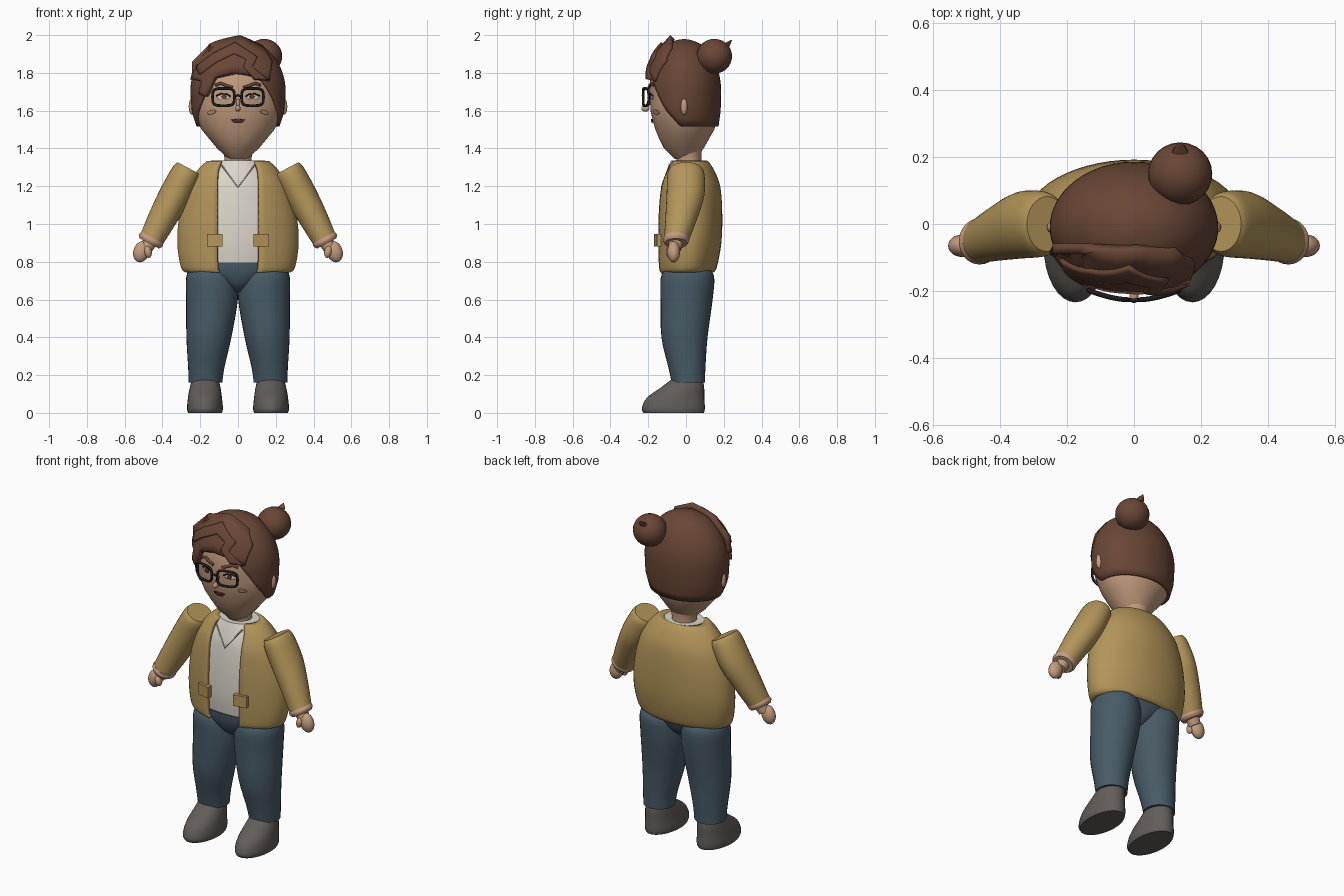
import bpy, bmesh, math
from mathutils import Vector

if "Cube" in bpy.data.objects:
    bpy.data.objects.remove(bpy.data.objects["Cube"])

def material(name, rgb):
    m = bpy.data.materials.new(name)
    m.diffuse_color = (*rgb, 1)
    m.use_nodes = True
    m.node_tree.nodes["Principled BSDF"].inputs["Base Color"].default_value = m.diffuse_color
    return m

SKIN = material("skin", (.55, .335, .21))
HAIR = material("brown hair", (.142, .062, .037))
JACKET = material("mustard cloth", (.45, .30, .10))
SHIRT = material("off white cloth", (.72, .68, .60))
DENIM = material("blue denim", (.065, .105, .135))
SHOE = material("grey leather", (.125, .11, .10))
BLACK = material("black plastic", (.012, .012, .014))
LIP = material("dark lip", (.10, .03, .025))

def finish(name, bm, mat, angle=40, thick=0, offset=-1):
    bmesh.ops.recalc_face_normals(bm, faces=bm.faces)
    me = bpy.data.meshes.new(name)
    bm.to_mesh(me)
    bm.free()
    me.materials.append(mat)
    ob = bpy.data.objects.new(name, me)
    bpy.context.collection.objects.link(ob)
    bpy.ops.object.select_all(action='DESELECT')
    ob.select_set(True)
    bpy.context.view_layer.objects.active = ob
    bpy.ops.object.shade_smooth_by_angle(angle=math.radians(angle))
    if thick:
        s = ob.modifiers.new("thickness", 'SOLIDIFY')
        s.thickness, s.offset = thick, offset
    return ob

def smooth_rows(rows, k=4):
    """Catmull-Rom interpolation between rows of numbers."""
    out = []
    for i in range(len(rows) - 1):
        a, b, c, d = rows[max(i - 1, 0)], rows[i], rows[i + 1], rows[min(i + 2, len(rows) - 1)]
        for j in range(k):
            t = j / k
            out.append([.5 * (2 * q + (r - p) * t + (2 * p - 5 * q + 4 * r - s) * t * t
                        + (3 * q - p - 3 * r + s) * t ** 3) for p, q, r, s in zip(a, b, c, d)])
    return out + [list(rows[-1])]

def skin_grid(grid, closed, caps):
    bm = bmesh.new()
    vs = [[bm.verts.new(p) for p in row] for row in grid]
    n = len(vs[0])
    for a, b in zip(vs, vs[1:]):
        for i in range(n if closed else n - 1):
            j = (i + 1) % n
            bm.faces.new((a[i], a[j], b[j], b[i]))
    if caps:
        bm.faces.new(vs[0])
        bm.faces.new(vs[-1])
    return bm

def loft(name, rings, mat, side=1, tilt=0, n=32, angle=40):
    """Rings are x, y, z, half width, half depth."""
    grid = []
    for x, y, z, rx, ry in smooth_rows(rings):
        row = []
        for i in range(n):
            a = math.tau * i / n
            u = rx * math.cos(a)
            row.append((side * (x + u * math.cos(tilt)), y + ry * math.sin(a), z + u * math.sin(tilt)))
        grid.append(row)
    return finish(name, skin_grid(grid, True, True), mat, angle)

def ball(name, loc, radii, mat, rot_y=0):
    bm = bmesh.new()
    bmesh.ops.create_uvsphere(bm, u_segments=24, v_segments=14, radius=1)
    ob = finish(name, bm, mat)
    ob.location, ob.scale, ob.rotation_euler = loc, radii, (0, rot_y, 0)
    return ob

def tube(name, pts, r, mat, cyclic=False):
    cu = bpy.data.curves.new(name, 'CURVE')
    cu.dimensions, cu.bevel_depth, cu.bevel_resolution, cu.use_fill_caps = '3D', r, 2, True
    sp = cu.splines.new('POLY')
    sp.points.add(len(pts) - 1)
    for p, q in zip(sp.points, pts):
        p.co = (*q, 1)
    sp.use_cyclic_u = cyclic
    cu.materials.append(mat)
    ob = bpy.data.objects.new(name, cu)
    bpy.context.collection.objects.link(ob)

# Head shape: z, half width, front y, back y; a dome above z = 1.7
HEAD = [(1.345, .05, -.06, .05), (1.37, .085, -.095, .075), (1.42, .127, -.13, .105),
        (1.515, .205, -.168, .158), (1.6, .233, -.188, .17), (1.7, .238, -.193, .172)]
TOP = 1.965

def section(z):
    if z >= 1.7:
        s = math.sqrt(max(0, 1 - ((z - 1.7) / (TOP - 1.7)) ** 2))
        _, w, f, b = HEAD[-1]
        return w * s, (b - f) / 2 * s, (f + b) / 2
    for p, q in zip(HEAD, HEAD[1:]):
        if z <= q[0]:
            t = max(0, (z - p[0]) / (q[0] - p[0]))
            w, f, b = [p[i] + (q[i] - p[i]) * t for i in (1, 2, 3)]
            return w, (b - f) / 2, (f + b) / 2

def head_shell(bottom, grow, rows=22, n=64):
    grid = []
    for k in range(rows + 1):
        t = max(k / rows, .01)
        row = []
        for i in range(n):
            a = math.tau * i / n
            z = TOP - (TOP - bottom(a)) * t * t
            w, d, cy = section(z)
            g = grow * min(1, t * 4)
            row.append(((w + g) * math.sin(a), cy - (d + g) * math.cos(a), z + grow * (1 - t)))
        grid.append(row)
    return grid

finish("head", skin_grid(head_shell(lambda a: 1.345, 0), True, True), SKIN)

def hairline(a):
    deg = math.degrees(min(a, math.tau - a))
    pts = [(0, 1.80), (28, 1.775), (45, 1.685), (60, 1.60), (82, 1.515), (180, 1.515)]
    for (a0, z0), (a1, z1) in zip(pts, pts[1:]):
        if deg <= a1 + .01:
            return z0 + (z1 - z0) * (deg - a0) / (a1 - a0)

bm = skin_grid(head_shell(hairline, .014), True, False)
bmesh.ops.holes_fill(bm, edges=[e for e in bm.edges if e.is_boundary and e.verts[0].co.z > 1.95])
finish("hair_cap", bm, HAIR, 50, .02)

def front_y(x, z, s=1.0):
    """Front of the head, scaled by s."""
    w, d, cy = section(min(z, 1.7))
    up = max(0, z - 1.7) / ((TOP - 1.7) * s)
    return cy - d * s * math.sqrt(max(.1, 1 - (x / (w * s)) ** 2 - up * up))

def plate(name, outline, mat, s, thick):
    """Outline in x and z wrapped on the head."""
    bm = bmesh.new()
    bm.faces.new([bm.verts.new((x, 0, z)) for x, z in outline])
    bmesh.ops.triangulate(bm, faces=bm.faces)
    bmesh.ops.subdivide_edges(bm, edges=bm.edges[:], cuts=4, use_grid_fill=True)
    for v in bm.verts:
        v.co.y = front_y(v.co.x, v.co.z, s)
    finish(name, bm, mat, 40, thick, 0)

def oval(cx, cz, rx, rz, tilt=0, n=16):
    out = []
    for i in range(n):
        u, v = rx * math.cos(math.tau * i / n), rz * math.sin(math.tau * i / n)
        out.append((cx + u * math.cos(tilt) - v * math.sin(tilt), cz + u * math.sin(tilt) + v * math.cos(tilt)))
    return out

# Swept fringe and bun
plate("fringe", [(-.243, 1.86), (-.148, 1.955), (.01, 1.99), (.127, 1.934), (.175, 1.86), (.16, 1.755),
                 (.063, 1.79), (-.03, 1.80), (-.12, 1.775), (-.164, 1.675), (-.20, 1.69),
                 (-.185, 1.755), (-.243, 1.765)], HAIR, 1.08, .03)
plate("fringe_lock", [(-.215, 1.83), (-.13, 1.897), (-.015, 1.955), (.10, 1.88), (.074, 1.828), (.16, 1.76),
                      (.09, 1.765), (.027, 1.83), (.042, 1.87), (-.02, 1.90), (-.12, 1.85), (-.20, 1.79)],
      HAIR, 1.14, .025)
ball("hair_bun", (.138, .15, 1.888), (.096, .094, .092), HAIR)
loft("bun_tip", [(.138, .20, 1.94, .03, .03), (.138, .225, 1.96, .018, .014), (.138, .24, 1.975, .003, .003)], HAIR, n=10)

# Face
ball("nose", (0, -.215, 1.612), (.014, .022, .017), SKIN)
tube("nose_bridge", [(0, -.193, 1.66), (0, -.205, 1.615)], .009, SKIN)
for s, tag in ((-1, "left"), (1, "right")):
    ball("ear_" + tag, (s * .243, -.01, 1.622), (.018, .018, .044), SKIN)
    plate("eye_white_" + tag, oval(s * .077, 1.673, .034, .015), SHIRT, 1.02, .006)
    plate("iris_" + tag, oval(s * .075, 1.674, .013, .013), HAIR, 1.05, .006)
    tube("eyelid_" + tag, [(s * x, front_y(x, z) - .008, z) for x, z in
                           ((.04, 1.675), (.06, 1.687), (.09, 1.689), (.115, 1.678))], .004, BLACK)
    tube("eyebrow_" + tag, [(s * x, front_y(x, z) - .006, z) for x, z in
                            ((.03, 1.722), (.06, 1.732), (.09, 1.745), (.12, 1.735))], .008, HAIR)
    plate("cheek_" + tag, oval(s * .14, 1.592, .022, .011, -s * .2), SKIN, 1.04, .008)
    rim = []
    for i in range(28):
        c, d = math.cos(math.tau * i / 28), math.sin(math.tau * i / 28)
        x = .077 + .058 * math.copysign(abs(c) ** .55, c)
        rim.append((s * x, -.227 + 1.6 * x * x, 1.672 + .046 * math.copysign(abs(d) ** .55, d)))
    tube("glasses_rim_" + tag, rim, .0075, BLACK, True)
tube("glasses_bridge", [(-.02, -.226, 1.675), (0, -.229, 1.682), (.02, -.226, 1.675)], .006, BLACK)
plate("mouth", [(-.036, 1.552), (-.012, 1.554), (0, 1.55), (.012, 1.554), (.036, 1.552), (.018, 1.536), (-.018, 1.536)],
      LIP, 1.03, .009)

# Neck and shirt
loft("neck", [(0, .015, 1.28, .075, .068), (0, .015, 1.35, .072, .066), (0, .01, 1.40, .085, .075)], SKIN)
loft("shirt", [(0, .005, .79, .27, .135), (0, .01, .9, .29, .15), (0, .015, 1.05, .275, .152), (0, .015, 1.2, .23, .137),
               (0, .015, 1.28, .17, .115), (0, .015, 1.335, .118, .095)], SHIRT)
tube("shirt_neckline", [(-.09, -.087, 1.315), (0, -.129, 1.195), (.09, -.087, 1.315)], .004, SHIRT)

# Jacket with straight front opening: z, centre y, half width, half depth, half opening
JACKET_ROWS = [(.742, 0, .272, .142, .10), (.77, .005, .302, .158, .108), (.9, .015, .322, .172, .11),
               (1.05, .018, .31, .174, .11), (1.2, .018, .268, .163, .112), (1.29, .016, .21, .13, .107),
               (1.333, .015, .165, .102, .09)]
grid = []
for z, cy, rx, ry, gap in smooth_rows(JACKET_ROWS) + [(1.337, .015, .12, .09, .085)]:
    a0 = math.asin(gap / rx)
    angles = [a0 + (math.tau - 2 * a0) * i / 48 for i in range(49)]
    grid.append([(rx * math.sin(a), cy - ry * math.cos(a), z) for a in angles])
finish("jacket", skin_grid(grid, False, False), JACKET, 45, .02)

for s, tag in ((-1, "left"), (1, "right")):
    # Pocket flap
    bm = bmesh.new()
    bmesh.ops.create_cube(bm, size=1)
    for v in bm.verts:
        v.co = Vector((v.co.x * .08 + s * .123, v.co.y * .03 - .15 + (.012 if v.co.x * s > 0 else -.004), v.co.z * .068 + .914))
    finish("pocket_" + tag, bm, JACKET)
    # Arm
    loft("sleeve_" + tag, [(.26, .0, 1.295, .068, .082), (.277, .0, 1.262, .08, .098), (.335, -.003, 1.15, .084, .1),
                           (.40, -.025, 1.03, .076, .084), (.458, -.05, .918, .065, .066)], JACKET, s, .49)
    loft("cuff_" + tag, [(.453, -.05, .928, .066, .067), (.462, -.052, .912, .069, .069), (.47, -.053, .897, .058, .06)],
         SKIN, s, .49)
    loft("wrist_" + tag, [(.46, -.053, .915, .04, .04), (.49, -.06, .865, .034, .034)], SKIN, s, .49)
    ball("hand_" + tag, (s * .512, -.065, .853), (.042, .034, .057), SKIN, -s * .3)
    ball("thumb_" + tag, (s * .477, -.085, .853), (.02, .022, .033), SKIN, s * .2)
    # Leg and shoe
    loft("leg_" + tag, [(.14, .008, .77, .11, .11), (.14, .008, .72, .134, .141), (.138, .003, .6, .137, .138),
                        (.154, -.008, .4, .119, .122), (.168, .005, .24, .096, .098), (.172, .012, .16, .089, .088)],
         DENIM, s)
    loft("shoe_" + tag, [(.175, -.065, 0, .09, .16), (.175, -.067, .025, .095, .167), (.175, -.055, .08, .09, .152),
                         (.174, -.018, .135, .081, .114), (.173, .008, .18, .068, .078), (.173, .02, .196, .045, .045)],
         SHOE, s)

# Hips between the legs
loft("hips", [(0, 0, .64, .03, .06), (0, 0, .68, .10, .105), (0, 0, .74, .22, .13), (0, 0, .795, .26, .137)], DENIM)
